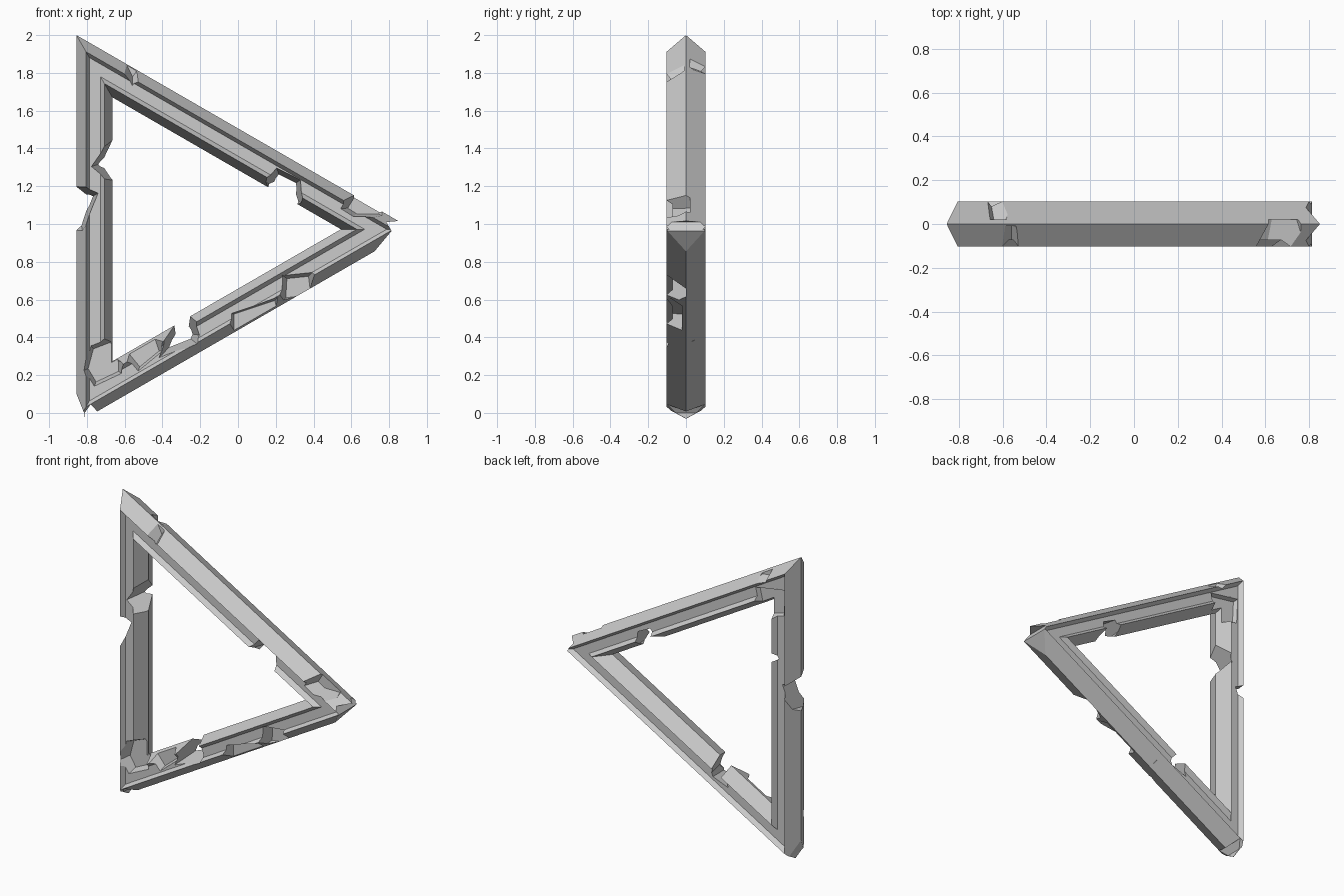
import bpy, bmesh
from math import cos, sin, radians

if "Cube" in bpy.data.objects:
    bpy.data.objects.remove(bpy.data.objects["Cube"])

CX, CZ, R = -0.262, 0.972, 1.187   # centre and circumradius of the uncut triangle


def make_object(name, bm):
    bmesh.ops.recalc_face_normals(bm, faces=bm.faces)
    mesh = bpy.data.meshes.new(name)
    bm.to_mesh(mesh)
    bm.free()
    obj = bpy.data.objects.new(name, mesh)
    bpy.context.collection.objects.link(obj)
    return obj


# Mitred triangular frame: grooved cross-section as (inset from outer edge, y)
front = [(0, 0), (.051, -.103), (.069, -.072), (.127, -.072), (.148, -.103), (.19, 0)]
profile = front + [(d, -y) for d, y in front[-2:0:-1]]
bm = bmesh.new()
rings = []
for deg in (0, 120, 240):
    a = radians(deg)
    rings.append([bm.verts.new((CX + (R - 2 * d) * cos(a), y, CZ + (R - 2 * d) * sin(a)))
                  for d, y in profile])
n = len(profile)
for i in range(3):
    r0, r1 = rings[i], rings[(i + 1) % 3]
    for j in range(n):
        k = (j + 1) % n
        bm.faces.new((r0[j], r0[k], r1[k], r1[j]))
frame = make_object("triangular_frame", bm)


def chip(points, y0, y1, taper):
    """Cut a tapered block with the given front outline (x, z) from the frame."""
    mx = sum(p[0] for p in points) / len(points)
    mz = sum(p[1] for p in points) / len(points)
    bm = bmesh.new()
    for x, z in points:
        bm.verts.new((x, y0, z))
        bm.verts.new((mx + (x - mx) * taper, y1, mz + (z - mz) * taper))
    bmesh.ops.convex_hull(bm, input=bm.verts)
    bmesh.ops.dissolve_limit(bm, angle_limit=0.01, verts=bm.verts, edges=bm.edges)
    cutter = make_object("chip_cutter", bm)
    cutter.hide_render = True
    mod = frame.modifiers.new("chip", 'BOOLEAN')
    mod.operation = 'DIFFERENCE'
    mod.solver = 'EXACT'
    mod.object = cutter
    bpy.context.view_layer.update()
    dg = bpy.context.evaluated_depsgraph_get()
    mesh = bpy.data.meshes.new_from_object(frame.evaluated_get(dg))
    frame.modifiers.clear()
    frame.data = mesh
    bpy.data.objects.remove(cutter)


# Broken right tip
chip([(.71, .84), (.82, .972), (1, .972), (1, .8)], -.2, .2, 1)
chip([(.815, .96), (.785, 1.01), (.85, 1.016), (1, 1.01), (1, .95)], -.2, .2, 1)
# Broken lower left tip
chip([(-.9, .19), (-.855, .1), (-.815, 0), (-.81, -.1), (-.9, -.1)], -.2, .2, 1)
chip([(-.812, 0), (-.78, .045), (-.745, .008), (-.745, -.1), (-.812, -.1)], -.2, .2, 1)
# Upper bar: front and back outer edge, inner break, front near the tip
chip([(-.68, 1.93), (-.56, 1.69), (-.5, 1.77), (-.49, 1.88)], -.13, -.01, .3)
chip([(-.74, 2), (-.66, 1.79), (-.55, 1.78), (-.53, 1.9)], .13, .02, .5)
chip([(.13, 1.23), (.2, 1.31), (.34, 1.24), (.35, 1.1), (.31, 1.06), (.15, 1.1)], -.13, .13, .55)
chip([(.52, 1.08), (.6, 1.21), (.85, 1.1), (.79, 1.03), (.6, 1.03)], -.13, .02, .6)
# Left bar: inner break, outer break, back upper corner
chip([(-.7, 1.42), (-.65, 1.5), (-.6, 1.4), (-.6, 1.2), (-.67, 1.2), (-.79, 1.3)], -.13, .12, .5)
chip([(-.95, .9), (-.82, .95), (-.73, 1.17), (-.8, 1.2), (-.95, 1.26)], -.13, .13, .6)
chip([(-.8, 1.8), (-.79, 1.6), (-.6, 1.55), (-.55, 1.76)], .13, .04, .8)
# Lower left corner, front
chip([(-.83, .22), (-.79, .37), (-.66, .42), (-.6, .27), (-.6, .2), (-.77, .12)], -.13, -.01, .7)
# Lower bar: inner edge chips, outer edge chips, back chip
chip([(-.63, .3), (-.54, .19), (-.37, .33), (-.42, .48)], -.13, -.03, .6)
chip([(-.36, .48), (-.44, .27), (-.21, .36), (-.19, .41), (-.25, .6)], -.13, .11, .4)
chip([(-.05, .42), (-.05, .53), (.22, .62), (.25, .5), (.1, .4)], -.13, -.02, .8)
chip([(.21, .57), (.22, .74), (.41, .76), (.43, .6)], -.13, 0, .6)
chip([(-.2, .26), (-.15, .42), (-.08, .38), (-.05, .3)], .13, .03, .5)
